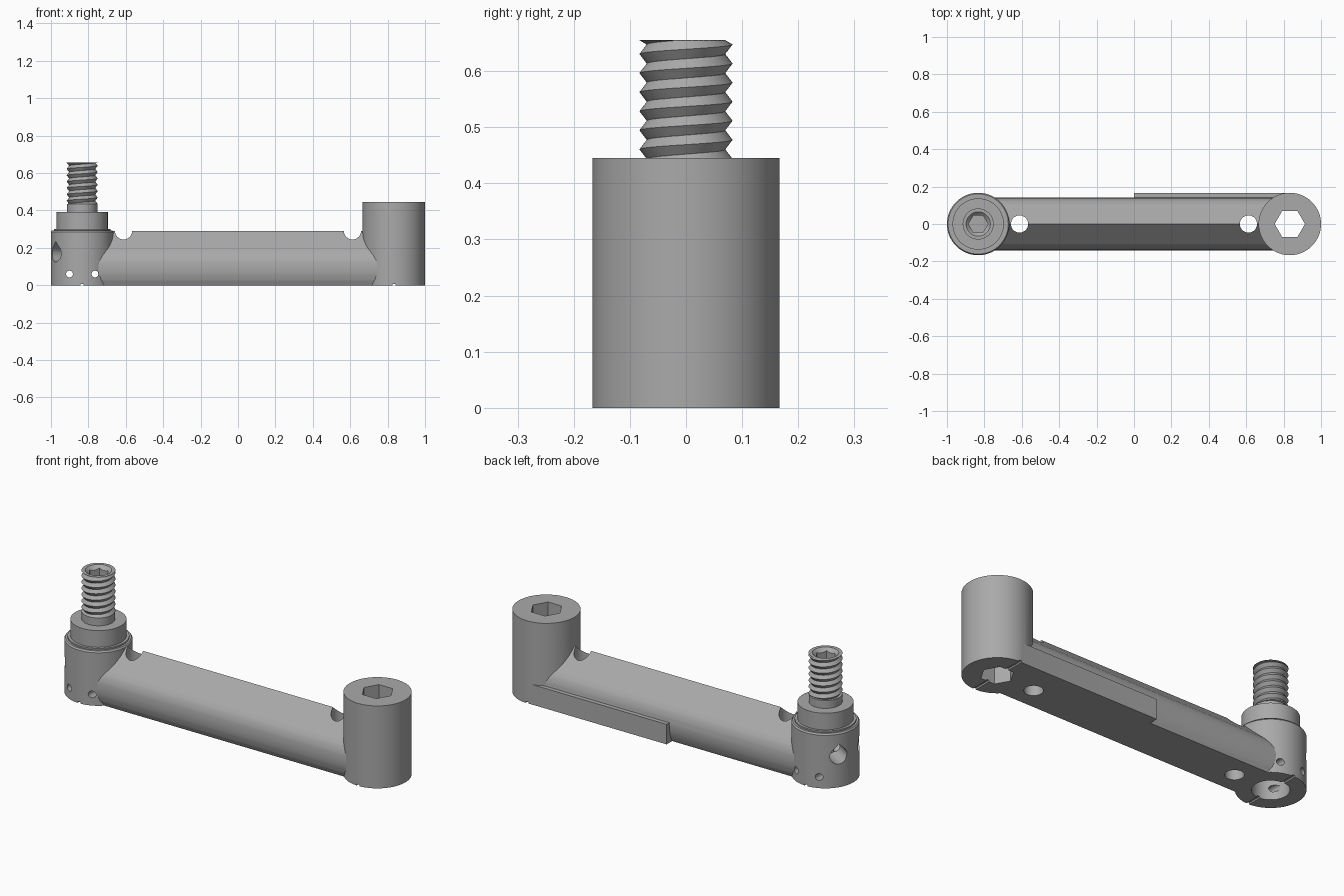
import bpy, bmesh
from math import sin, cos, pi, radians, sqrt
from mathutils import Matrix, Vector

if "Cube" in bpy.data.objects:
    bpy.data.objects.remove(bpy.data.objects["Cube"])

steel = bpy.data.materials.new("steel_grey")
steel.use_nodes = True
GREY = (0.4, 0.4, 0.4, 1)
steel.diffuse_color = GREY
steel.node_tree.nodes["Principled BSDF"].inputs["Base Color"].default_value = GREY

POST = 0.833   # distance of each post axis from the centre
R = 0.167      # post radius


def finish(name, bm):
    bmesh.ops.recalc_face_normals(bm, faces=bm.faces)
    mesh = bpy.data.meshes.new(name)
    bm.to_mesh(mesh)
    bm.free()
    mesh.materials.append(steel)
    ob = bpy.data.objects.new(name, mesh)
    bpy.context.collection.objects.link(ob)
    return ob


def circle(r, n=64, start=0, sweep=2 * pi):
    return [(r * cos(start + sweep * i / n), r * sin(start + sweep * i / n)) for i in range(n)]


def prism(name, outline, depth, at=(0, 0, 0), right=(1, 0, 0), up=(0, 1, 0)):
    """Extrude a 2D outline along right x up, starting at a point."""
    u, v = Vector(right), Vector(up)
    w = u.cross(v)
    bm = bmesh.new()
    rings = [[bm.verts.new(Vector(at) + u * a + v * b + w * d) for a, b in outline]
             for d in (0, depth)]
    bm.faces.new(rings[0])
    bm.faces.new(rings[1])
    for i in range(len(outline)):
        j = (i + 1) % len(outline)
        bm.faces.new((rings[0][i], rings[0][j], rings[1][j], rings[1][i]))
    return finish(name, bm)


def box(name, x0, x1, y0, y1, z0, z1):
    return prism(name, [(x0, y0), (x1, y0), (x1, y1), (x0, y1)], z1 - z0, (0, 0, z0))


def lathe(name, profile, x, n=64):
    """Revolve (radius, height) points into a closed solid."""
    bm = bmesh.new()
    rings = [[bm.verts.new((x + a, b, z)) for a, b in circle(r, n)] for r, z in profile]
    for lo, hi in zip(rings, rings[1:]):
        for i in range(n):
            j = (i + 1) % n
            bm.faces.new((lo[i], lo[j], hi[j], hi[i]))
    bm.faces.new(rings[0])
    bm.faces.new(rings[-1])
    return finish(name, bm)


def combine(target, tools, operation):
    bpy.context.view_layer.objects.active = target
    for tool in tools:
        mod = target.modifiers.new("combine", 'BOOLEAN')
        mod.operation, mod.solver, mod.object = operation, 'EXACT', tool
        bpy.ops.object.modifier_apply(modifier=mod.name)
        bpy.data.objects.remove(tool)


def smooth(ob):
    bpy.ops.object.select_all(action='DESELECT')
    ob.select_set(True)
    bpy.context.view_layer.objects.active = ob
    bpy.ops.object.shade_smooth_by_angle(angle=radians(28))


# Arm: ridged top, rounded sides, flat base
half = [(0.118, 0), (0.133, 0.03), (0.141, 0.065), (0.143, 0.1),
        (0.138, 0.132), (0.126, 0.16), (0.108, 0.184)]
section = half + [(0, 0.29)] + [(-y, z) for y, z in reversed(half)]
body = prism("crank_arm", section, 1.6, (-0.8, 0, 0), (0, 1, 0), (0, 0, 1))

# Posts and the flat side plate
tall_post = lathe("tall_post", [(R, 0), (R, 0.445)], POST)
short_post = lathe("short_post", [(R, 0), (R, 0.286), (0.161, 0.294)], -POST)
side_plate = box("side_plate", 0, POST, 0.02, 0.165, 0, 0.108)
combine(body, [tall_post, short_post, side_plate], 'UNION')

# Hexagonal through socket and round blind bore
cutters = [prism("hex_cutter", circle(0.081, 6), 0.6, (POST, 0, -0.05)),
           prism("bore_cutter", circle(0.09, 48), 0.17, (-POST, 0, -0.05))]
for side in (-1, 1):
    # Vertical holes through the arm
    cutters.append(prism("arm_hole_cutter", circle(0.046, 40), 0.5, (side * 0.612, 0, -0.05)))
    # Cross pin holes in the short post
    cutters.append(prism("pin_hole_cutter", circle(0.018, 24), 0.5,
                         (-POST + side * 0.068, 0.25, 0.06), (1, 0, 0), (0, 0, 1)))
    # Fine grooves under the posts
    cutters.append(box("groove_cutter", side * POST - 0.008, side * POST + 0.008,
                       -0.2, 0.2, -0.02, 0.008))
    # Teardrop side holes
    r = 0.045
    teardrop = circle(r, 30, 0.75 * pi, 1.5 * pi)
    teardrop += [(r * cos(pi / 4), r * sin(pi / 4)), (0, r * sqrt(2))]
    a = pi + side * radians(32)
    out = Vector((cos(a), sin(a), 0))
    start = Vector((-POST, 0, 0.17)) + out * 0.04
    cutters.append(prism("teardrop_cutter", teardrop, 0.2, start, (-sin(a), cos(a), 0), (0, 0, 1)))
combine(body, cutters, 'DIFFERENCE')
smooth(body)

# Screw body: rim, collar, neck and thread core
TOP, BASE = 0.655, 0.435
screw = lathe("screw_body", [(0.151, 0.28), (0.151, 0.302), (0.137, 0.302), (0.137, 0.392),
                             (0.082, 0.392), (0.082, BASE), (0.07, BASE), (0.07, TOP)], -POST)
combine(screw, [prism("key_cutter", circle(0.052, 6), 0.3, (-POST, 0, 0.5)),
                lathe("chamfer_cutter", [(0.045, TOP - 0.02), (0.068, TOP + 0.003)], -POST)],
        'DIFFERENCE')
smooth(screw)

# Helical thread, clipped flat at both ends
PITCH, STEPS = 0.034, 40
bm = bmesh.new()
turns = int((TOP - BASE) / PITCH) + 3
previous = None
for k in range(turns * STEPS + 1):
    t = 2 * pi * k / STEPS
    z = BASE - 1.5 * PITCH + PITCH * k / STEPS
    row = []
    for rad, dz in ((0.07, 0), (0.083, PITCH / 2), (0.07, PITCH)):
        h = min(max(z + dz, BASE), TOP)
        row.append(bm.verts.new((-POST + rad * cos(t), rad * sin(t), h)))
    if previous:
        for i in (0, 1):
            quad = (previous[i], row[i], row[i + 1], previous[i + 1])
            # Skip the parts lying wholly beyond either end
            if max(v.co.z for v in quad) > BASE and min(v.co.z for v in quad) < TOP:
                bm.faces.new(quad)
    previous = row
bmesh.ops.delete(bm, geom=[v for v in bm.verts if not v.link_faces], context='VERTS')
bmesh.ops.remove_doubles(bm, verts=bm.verts, dist=0.0001)
thread = finish("screw_thread", bm)
smooth(thread)

# Flat end rings that close the thread
for name, z in (("thread_top", TOP - 0.003), ("thread_bottom", BASE)):
    bm = bmesh.new()
    rings = [[bm.verts.new((-POST + a, b, z)) for a, b in circle(r, 48)] for r in (0.069, 0.078)]
    for i in range(48):
        j = (i + 1) % 48
        bm.faces.new((rings[0][i], rings[0][j], rings[1][j], rings[1][i]))
    finish(name, bm)
